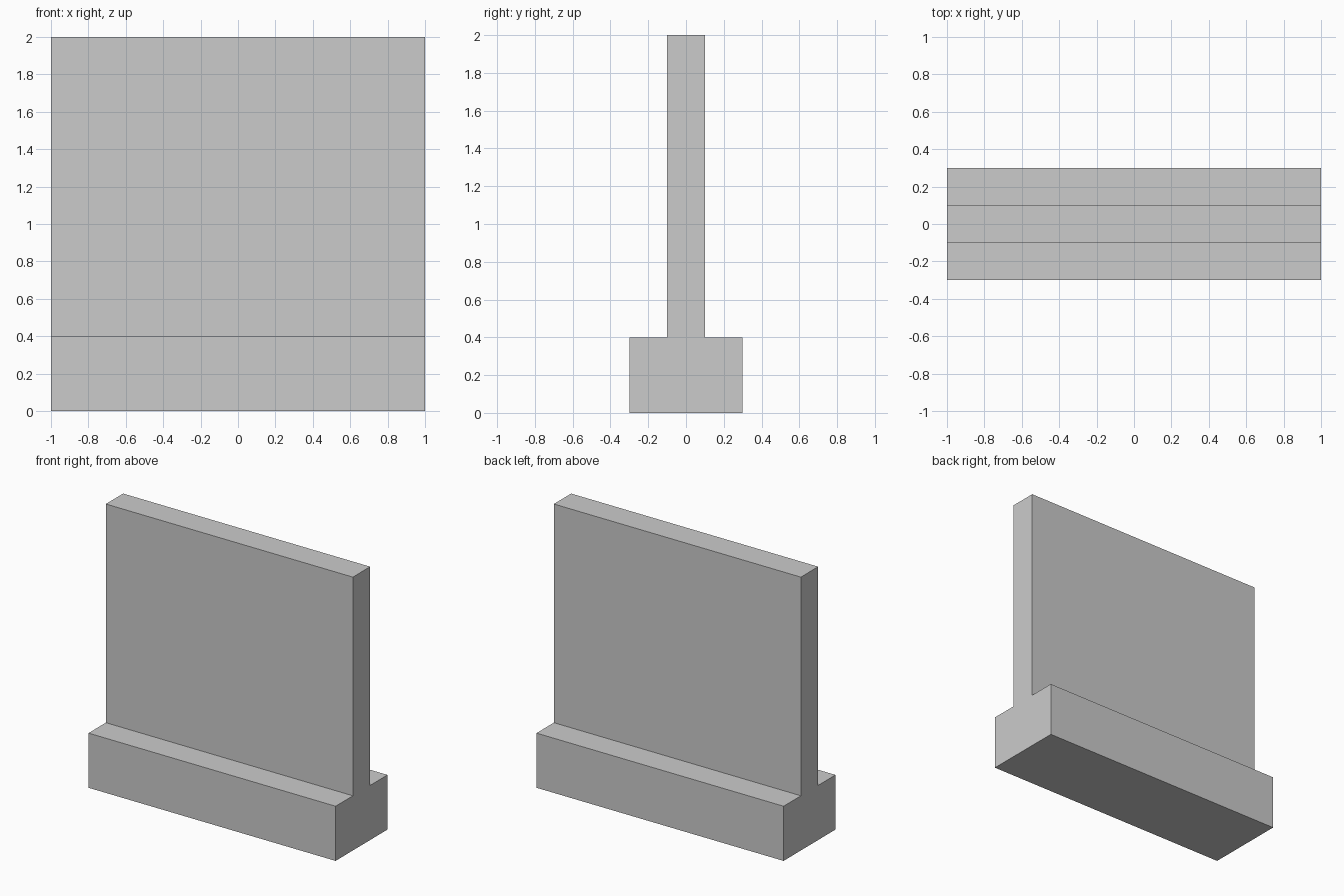
import bpy
import bmesh

if "Cube" in bpy.data.objects:
    bpy.data.objects.remove(bpy.data.objects["Cube"])

LENGTH = 2.0

# Right half of the inverted-T cross-section (y, z), mirrored to close the outline
half = [(0.3, 0.0), (0.3, 0.4), (0.1, 0.4), (0.1, 2.0)]
profile = half + [(-y, z) for y, z in reversed(half)]

# Extrude the cross-section along x
bm = bmesh.new()
face = bm.faces.new([bm.verts.new((-LENGTH / 2, y, z)) for y, z in profile])
ext = bmesh.ops.extrude_face_region(bm, geom=[face], use_keep_orig=True)
verts = [g for g in ext["geom"] if isinstance(g, bmesh.types.BMVert)]
bmesh.ops.translate(bm, verts=verts, vec=(LENGTH, 0, 0))
bmesh.ops.recalc_face_normals(bm, faces=bm.faces)

# Wall with its wide footing as one solid
mesh = bpy.data.meshes.new("wall_with_footing")
bm.to_mesh(mesh)
bm.free()
wall = bpy.data.objects.new("wall_with_footing", mesh)
bpy.context.collection.objects.link(wall)
